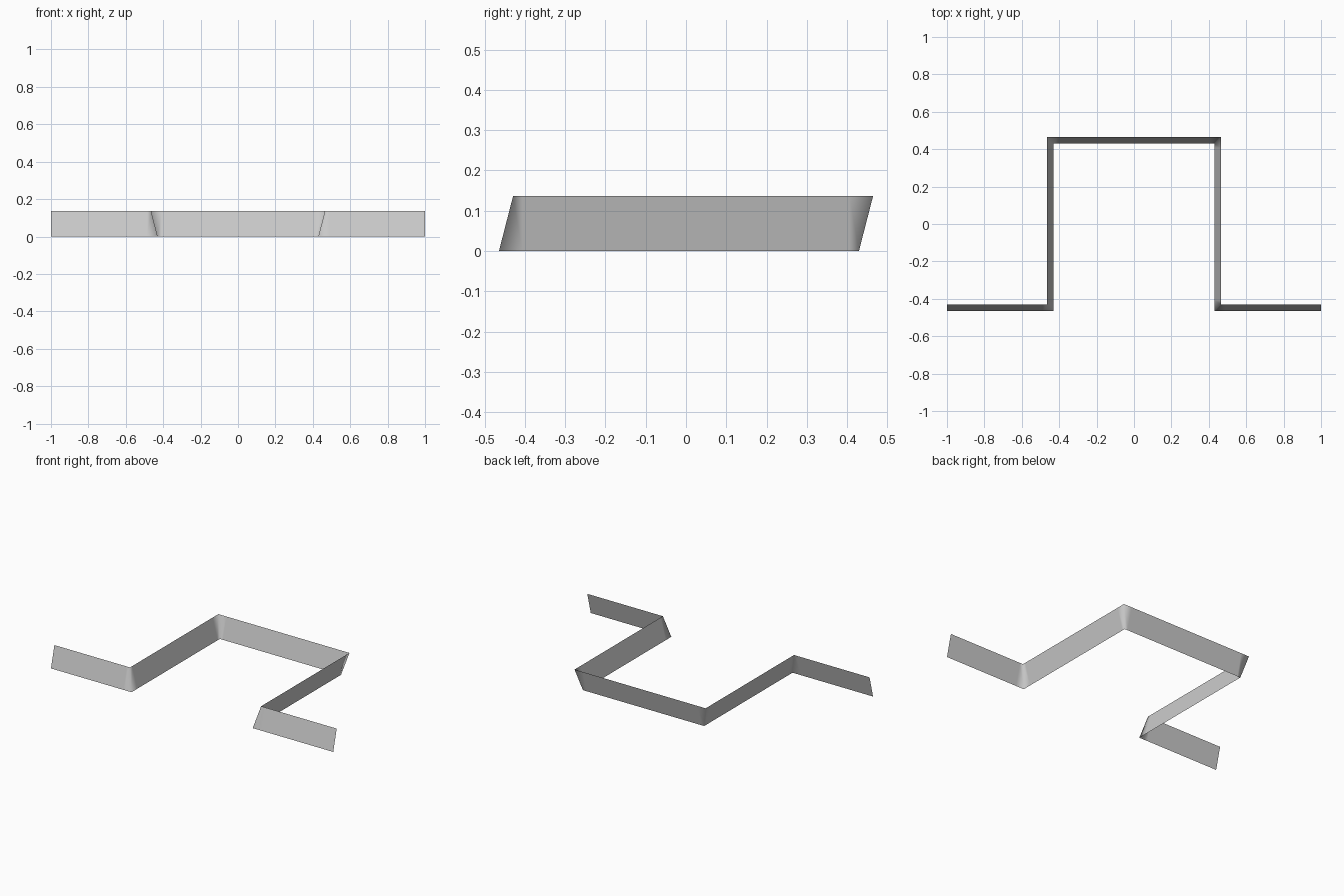
import bpy
from mathutils import Vector

if "Cube" in bpy.data.objects:
    bpy.data.objects.remove(bpy.data.objects["Cube"])

HEIGHT = 0.136   # ribbon height
LEAN = 0.0175    # half of the sideways lean from bottom to top
SUPPORT = 0.04   # distance of the holding loops from each corner
C = 0.447        # centreline corner position

# Square-wave centreline seen from above
path = [Vector(p) for p in [(-1, -C), (-C, -C), (-C, C), (C, C), (C, -C), (1, -C)]]


def left(d):
    return Vector((-d.y, d.x))


# Cross-sections: (centre, sideways offset), mitred at corners
sections = [(path[0], left((path[1] - path[0]).normalized()))]
for prev, cur, nxt in zip(path, path[1:], path[2:]):
    a, b = (cur - prev).normalized(), (nxt - cur).normalized()
    sections += [
        (cur - a * SUPPORT, left(a)),
        (cur, left(a) + left(b)),
        (cur + b * SUPPORT, left(b)),
    ]
sections.append((path[-1], left((path[-1] - path[-2]).normalized())))

# Leaning ribbon surface
verts, faces = [], []
for centre, side in sections:
    low, high = centre - side * LEAN, centre + side * LEAN
    verts += [(low.x, low.y, 0), (high.x, high.y, HEIGHT)]
for i in range(len(sections) - 1):
    k = 2 * i
    faces.append((k, k + 2, k + 3, k + 1))

mesh = bpy.data.meshes.new("folded_ribbon")
mesh.from_pydata(verts, [], faces)
mesh.update()
ribbon = bpy.data.objects.new("folded_ribbon", mesh)
bpy.context.collection.objects.link(ribbon)

# Soft shading across the bends
for poly in mesh.polygons:
    poly.use_smooth = True
